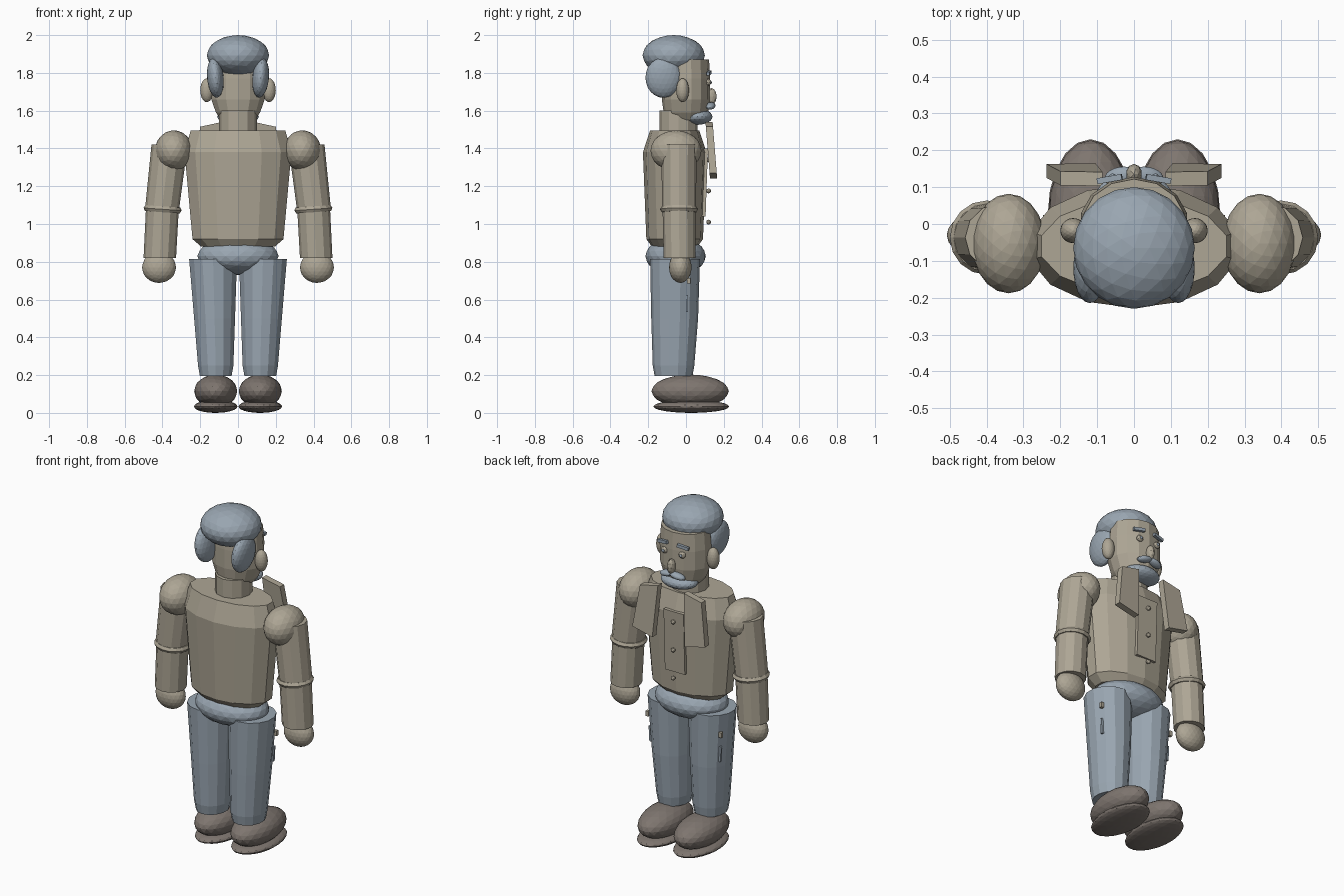
import bpy, bmesh, math
from mathutils import Matrix, Vector

old = bpy.data.objects.get("Cube")
if old:
    bpy.data.objects.remove(old, do_unlink=True)


def material(name, rgb):
    mat = bpy.data.materials.new(name)
    mat.use_nodes = True
    color = (*rgb, 1)
    mat.diffuse_color = color
    mat.node_tree.nodes["Principled BSDF"].inputs["Base Color"].default_value = color
    return mat


TAN = material("tan", (0.42, 0.38, 0.30))
BLUE = material("grey blue", (0.32, 0.38, 0.44))
BROWN = material("brown grey", (0.21, 0.18, 0.16))


def finish(bm, name, mat):
    bmesh.ops.recalc_face_normals(bm, faces=bm.faces)
    mesh = bpy.data.meshes.new(name)
    bm.to_mesh(mesh)
    bm.free()
    mesh.materials.append(mat)
    obj = bpy.data.objects.new(name, mesh)
    bpy.context.collection.objects.link(obj)
    return obj


def place(obj, loc, rot=(0, 0, 0)):
    obj.location = loc
    obj.rotation_euler = [math.radians(a) for a in rot]
    return obj


def ellipsoid(name, mat, loc, radii, rot=(0, 0, 0), detail=3):
    bm = bmesh.new()
    bmesh.ops.create_icosphere(bm, subdivisions=detail, radius=1)
    bmesh.ops.scale(bm, vec=radii, verts=bm.verts)
    return place(finish(bm, name, mat), loc, rot)


def box(name, mat, loc, size, rot=(0, 0, 0)):
    bm = bmesh.new()
    bmesh.ops.create_cube(bm, size=1)
    bmesh.ops.scale(bm, vec=size, verts=bm.verts)
    return place(finish(bm, name, mat), loc, rot)


def loft(name, mat, rings, sides=14):
    """Skin elliptical rings given as (x, y, z, radius x, radius y)."""
    bm = bmesh.new()
    loops = []
    for x, y, z, rx, ry in rings:
        angles = [2 * math.pi * i / sides for i in range(sides)]
        loops.append([bm.verts.new((x + rx * math.sin(a), y - ry * math.cos(a), z))
                      for a in angles])
    for low, high in zip(loops, loops[1:]):
        for i in range(sides):
            j = (i + 1) % sides
            bm.faces.new((low[i], low[j], high[j], high[i]))
    bm.faces.new(loops[0])
    bm.faces.new(loops[-1])
    return finish(bm, name, mat)


def ring(name, mat, loc, major, minor, rot):
    bpy.ops.mesh.primitive_torus_add(major_segments=16, minor_segments=6,
                                     major_radius=major, minor_radius=minor)
    obj = bpy.context.object
    obj.name = name
    obj.data.materials.append(mat)
    return place(obj, loc, rot)


def lapel(name, s):
    """Flaring collar slab, leaning forward toward its lower edge."""
    bm = bmesh.new()
    outline = [(.085, 1.54), (.2, 1.515), (.237, 1.27), (.105, 1.24)]
    verts = [bm.verts.new((s * x, .103 + (1.54 - z) * .08, z)) for x, z in outline]
    face = bm.faces.new(verts)
    out = bmesh.ops.extrude_face_region(bm, geom=[face], use_keep_orig=True)
    moved = [v for v in out["geom"] if isinstance(v, bmesh.types.BMVert)]
    bmesh.ops.translate(bm, vec=(0, .038, 0), verts=moved)
    return finish(bm, name, TAN)


# Torso, neck and hips
loft("torso", TAN, [(0, -.06, .88, .2, .12), (0, -.06, .92, .247, .15),
                    (0, -.06, 1.38, .29, .168), (0, -.06, 1.495, .257, .13)])
loft("neck", TAN, [(0, -.04, 1.47, .1, .1), (0, -.04, 1.6, .1, .1)], 12)
ellipsoid("hips", BLUE, (0, -.055, .83), (.215, .16, .1))

# Shirt front and buttons
box("shirt_placket", TAN, (0, .1, 1.22), (.13, .02, .36), (-2, 0, 0))
for i in range(3):
    ellipsoid(f"button_{i}", TAN, (0, .12, 1.01 + .165 * i), (.013,) * 3, detail=2)

# Head, hair and beard
loft("head", TAN, [(0, 0, 1.55, .09, .1), (0, 0, 1.59, .12, .118), (0, 0, 1.66, .145, .128),
                   (0, 0, 1.77, .148, .128), (0, 0, 1.87, .14, .122)])
ellipsoid("hair_cap", BLUE, (0, -.065, 1.893), (.165, .165, .107))
ellipsoid("beard", BLUE, (0, .06, 1.568), (.11, .08, .043))
ellipsoid("nose", TAN, (0, .135, 1.675), (.022, .028, .045), detail=2)

for side, s in (("left", 1), ("right", -1)):
    # Face features
    ellipsoid(f"{side}_ear", TAN, (s * .165, -.018, 1.708), (.035, .034, .063))
    ellipsoid(f"{side}_hair_lobe", BLUE, (s * .12, -.12, 1.775), (.044, .095, .107), (0, s * 5, 0))
    ellipsoid(f"{side}_eye", TAN, (s * .058, .118, 1.75), (.021, .015, .019), detail=2)
    ellipsoid(f"{side}_pupil", BLUE, (s * .058, .131, 1.75), (.009, .006, .009), detail=2)
    box(f"{side}_eyebrow", BLUE, (s * .066, .122, 1.8), (.068, .016, .018), (0, s * 8, -s * 10))
    ellipsoid(f"{side}_moustache", BLUE, (s * .036, .13, 1.625), (.045, .025, .018), (0, s * 12, -s * 10))
    lapel(f"{side}_lapel", s)

    # Arm
    ellipsoid(f"{side}_shoulder", TAN, (s * .34, -.053, 1.388), (.1, .135, .108))
    loft(f"{side}_upper_arm", TAN, [(s * .403, -.037, 1.07, .09, .09), (s * .362, -.037, 1.42, .096, .093)], 12)
    loft(f"{side}_forearm", TAN, [(s * .414, -.035, .82, .086, .084), (s * .4, -.037, 1.09, .087, .087)], 12)
    ring(f"{side}_cuff", TAN, (s * .399, -.037, 1.078), .083, .018, (0, -s * 4, 0))
    ellipsoid(f"{side}_hand", TAN, (s * .418, -.03, .77), (.09, .06, .082))

    # Leg with side pocket trim
    loft(f"{side}_leg", BLUE, [(s * .118, -.066, .195, .086, .1), (s * .118, -.066, .25, .096, .11),
                               (s * .124, -.06, .5, .111, .124), (s * .132, -.058, .815, .13, .132)])
    box(f"{side}_rivet", TAN, (s * .238, .015, .7), (.018, .018, .03))
    box(f"{side}_pocket_seam", BLUE, (s * .228, .005, .58), (.012, .012, .09), (0, s * 3, 0))

    # Shoe
    ellipsoid(f"{side}_shoe", BROWN, (s * .118, .022, .115), (.114, .205, .088))
    ellipsoid(f"{side}_sole", BROWN, (s * .118, .028, .034), (.116, .202, .034))
